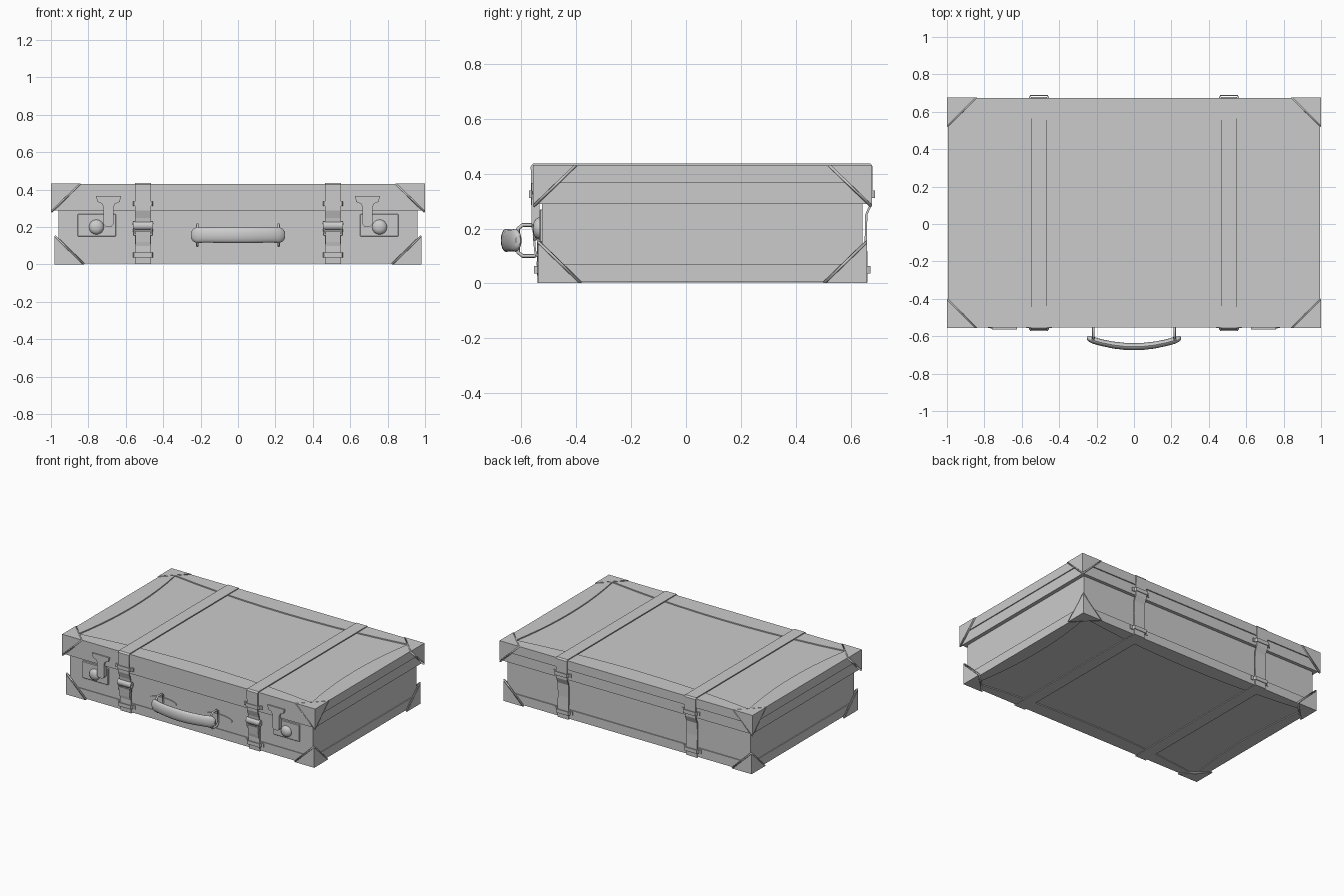
import bpy, bmesh, math
from mathutils import Vector

if "Cube" in bpy.data.objects:
    bpy.data.objects.remove(bpy.data.objects["Cube"])

CY = 0.06  # centre of the case in y


def make(name, verts, faces, smooth=False):
    me = bpy.data.meshes.new(name)
    me.from_pydata([tuple(v) for v in verts], [], faces)
    bm = bmesh.new()
    bm.from_mesh(me)
    bmesh.ops.recalc_face_normals(bm, faces=bm.faces)
    bm.to_mesh(me)
    bm.free()
    ob = bpy.data.objects.new(name, me)
    bpy.context.collection.objects.link(ob)
    if smooth:
        bpy.context.view_layer.objects.active = ob
        bpy.ops.object.select_all(action='DESELECT')
        ob.select_set(True)
        bpy.ops.object.shade_smooth_by_angle(angle=math.radians(40))
    return ob


def bevel(ob, w, seg=2):
    m = ob.modifiers.new("bevel", 'BEVEL')
    m.width, m.segments = w, seg
    return ob


def box(name, x0, x1, y0, y1, z0, z1):
    v = [(x, y, z) for x in (x0, x1) for y in (y0, y1) for z in (z0, z1)]
    return make(name, v, [(0, 1, 3, 2), (4, 6, 7, 5), (0, 4, 5, 1),
                          (2, 3, 7, 6), (0, 2, 6, 4), (1, 5, 7, 3)])


def loft(name, rings, caps=True, smooth=False):
    n = len(rings[0])
    verts = [p for r in rings for p in r]
    faces = [(k * n + i, k * n + (i + 1) % n, (k + 1) * n + (i + 1) % n, (k + 1) * n + i)
             for k in range(len(rings) - 1) for i in range(n)]
    if caps:
        faces += [tuple(range(n)), tuple(range((len(rings) - 1) * n, len(rings) * n))]
    return make(name, verts, faces, smooth)


def prism(name, pts, y0, y1):
    return loft(name, [[(x, y0, z) for x, z in pts], [(x, y1, z) for x, z in pts]])


def ribbon(name, pts, width, thick, closed=False):
    w, n = Vector(width) / 2, len(pts)
    verts = [Vector(p) - w for p in pts] + [Vector(p) + w for p in pts]
    faces = [(i, (i + 1) % n, n + (i + 1) % n, n + i) for i in range(n if closed else n - 1)]
    ob = make(name, verts, faces)
    m = ob.modifiers.new("thickness", 'SOLIDIFY')
    m.thickness, m.offset = thick, 0
    return ob


def tube(name, pts, r):
    cu = bpy.data.curves.new(name, 'CURVE')
    cu.dimensions, cu.bevel_depth, cu.bevel_resolution = '3D', r, 2
    sp = cu.splines.new('POLY')
    sp.points.add(len(pts) - 1)
    for q, p in zip(sp.points, pts):
        q.co = (*p, 1)
    sp.use_cyclic_u = True
    ob = bpy.data.objects.new(name, cu)
    bpy.context.collection.objects.link(ob)


def loop(hx, hy, z, bx=0, by=0, n=10):
    # rectangle whose sides bow inward by bx / by
    out = []
    for side in range(4):
        for i in range(n):
            t = -1 + 2 * i / n
            b = 1 - t * t
            x, y = [(t * hx, -hy + by * b), (hx - bx * b, t * hy),
                    (-t * hx, hy - by * b), (-hx + bx * b, -t * hy)][side]
            out.append((x, CY + y, z))
    return out


def border(name, hx, hy, z_edge, z_face, z_panel):
    # leather edging: a side band plus a flat border around a recessed panel
    loft(name, [loop(hx - .03, hy - .03, z_edge), loop(hx, hy, z_edge),
                loop(hx, hy, z_face), loop(.92, .545, z_face, .05, .065),
                loop(.92, .545, z_panel, .05, .065)], caps=False)


# Case halves and leather edging
box("case_base", -.96, .96, CY - .585, CY + .583, .012, .30)
box("case_lid", -.987, .987, CY - .608, CY + .606, .29, .422)
border("lid_edging", .994, .614, .365, .43, .42)
border("base_edging", .966, .59, .07, .006, .014)


# Corner protectors with raised rims
def corner(name, hx, hy, z, sx, sy, sz, a, h):
    c = Vector((sx * hx, CY + sy * hy, z))
    d = [Vector((-sx * a, 0, 0)), Vector((0, -sy * a, 0)), Vector((0, 0, -sz * h))]
    p = [c + v for v in d]
    make(name, [c] + p, [(0, 1, 2), (0, 2, 3), (0, 3, 1), (1, 2, 3)])
    inward = Vector((-sx, -sy, -sz)) * .004
    tube(name + "_rim", [q + inward for q in p], .006)


for sx in (-1, 1):
    for sy in (-1, 1):
        corner("lid_corner", .999, .617, .432, sx, sy, 1, .15, .145)
        corner("base_corner", .98, .60, .001, sx, sy, -1, .15, .145)

for s in (-1, 1):
    # Strap around the case
    x = s * .508
    path = [(-.555, .433), (.67, .433), (.676, .425), (.674, .29), (.657, .25), (.655, .16),
            (.658, .07), (.658, .006), (-.538, .006), (-.54, .07), (-.538, .17),
            (-.548, .25), (-.561, .29), (-.562, .425)]
    ribbon("strap", [(x, y, z) for y, z in path], (.086, 0, 0), .008, True)

    # Strap keepers, front and back
    for z, yf, yb in ((.325, -.553, .67), (.05, -.534, .653)):
        for y, d in ((yf, -1), (yb, 1)):
            pts = [(-.07, 0), (-.052, 0), (-.046, .017), (.046, .017), (.052, 0), (.07, 0)]
            ribbon("strap_keeper", [(x + u, y + d * v, z) for u, v in pts], (0, 0, .026), .006)

    # Buckle: roller, side bars and lower bar
    ring = [(.022 * math.cos(a * math.pi / 6), .022 * math.sin(a * math.pi / 6)) for a in range(12)]
    loft("buckle_roller", [[(x + e, -.546 + .8 * u, .207 + v) for u, v in ring]
                           for e in (-.053, .053)], smooth=True)
    tube("buckle_frame", [(x - .05, -.553, .215), (x + .05, -.553, .215),
                          (x + .046, -.55, .16), (x - .046, -.55, .16)], .007)
    ribbon("strap_tip", [(x, -.555, .18), (x, -.55, .12), (x, -.546, .10)], (.08, 0, 0), .007)

    # Lock plate, hasp and knob
    lx = s * .755
    bevel(box("lock_plate", lx - .103, lx + .103, -.534, -.52, .15, .27), .003, 1)
    hx = s * .692
    half = [(.066, .365), (.06, .335), (.035, .325), (.026, .305), (.026, .215), (.016, .203)]
    prism("lock_hasp", [(hx + u, z) for u, z in half] +
          [(hx - u, z) for u, z in reversed(half)], -.563, -.533)
    dome = [[(s * .757 + r * math.cos(k * math.pi / 8), y, .2 + r * math.sin(k * math.pi / 8))
             for k in range(16)] for r, y in
            ((.04, -.53), (.04, -.538), (.034, -.548), (.022, -.555), (.008, -.558))]
    loft("lock_knob", dome, smooth=True)

    # Handle pad and wire bracket
    pad = [(s * .22 + .105 * math.cos(k * math.pi / 12), .152 + .026 * math.sin(k * math.pi / 12))
           for k in range(24)]
    prism("handle_pad", pad, -.532, -.52)
    tube("handle_bracket", [(s * .217, y, z) for y, z in
                            ((-.612, .2), (-.595, .213), (-.552, .213), (-.536, .2), (-.536, .115),
                             (-.552, .1), (-.595, .1), (-.612, .113))], .007)

# Curved grip with rounded ends
rings = []
for t, f in ((-1, .45), (-.96, .8), (-.88, 1), (-.7, .95), (-.45, .98), (-.2, 1), (0, 1),
             (.2, 1), (.45, .98), (.7, .95), (.88, 1), (.96, .8), (1, .45)):
    yc = -.656 + .045 * t * t
    rings.append([(t * .25, yc + .019 * f * math.cos(k * math.pi / 8),
                   .157 + .042 * f * math.sin(k * math.pi / 8)) for k in range(16)])
loft("handle_grip", rings, smooth=True)
